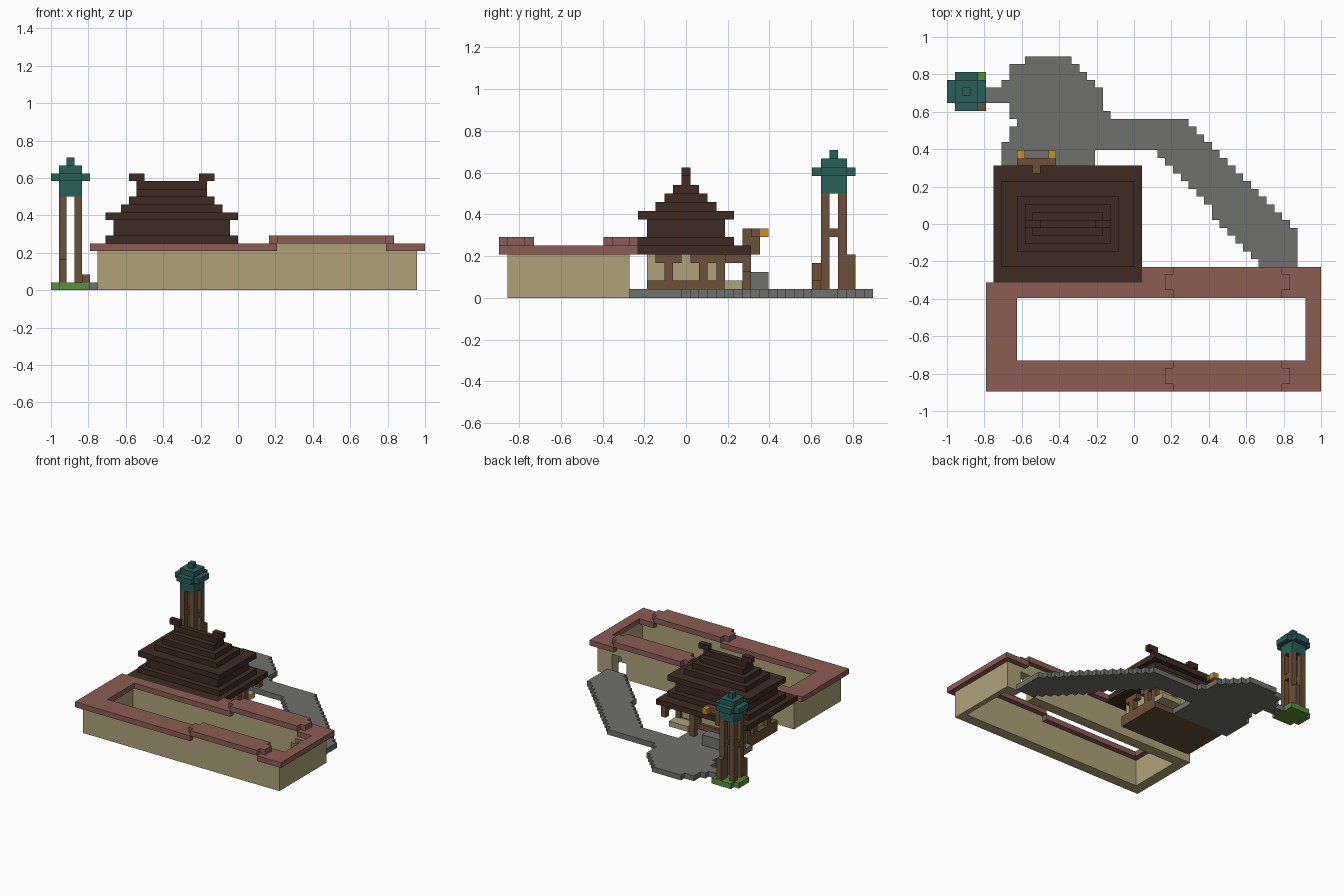
import bpy
import bmesh
from mathutils import Vector

cube = bpy.data.objects.get("Cube")
if cube:
    bpy.data.objects.remove(cube)

UNIT = 1 / 24                          # one block
ORIGIN = Vector((-1, -43 / 48, 0))


def material(name, r, g, b):
    m = bpy.data.materials.new(name)
    m.use_nodes = True
    m.diffuse_color = (r, g, b, 1)
    m.node_tree.nodes["Principled BSDF"].inputs["Base Color"].default_value = (r, g, b, 1)
    return m


plaster = material("tan_plaster", .43, .36, .19)
brick = material("red_brick", .26, .107, .088)
dark_wood = material("dark_roof_wood", .05, .024, .016)
wood = material("brown_wood", .15, .08, .04)
stone = material("grey_stone", .16, .16, .155)
grass = material("green_grass", .107, .27, .045)
teal = material("teal_tiles", .022, .117, .102)
gold = material("yellow_lantern", .52, .30, .025)


def part(name, mat, boxes):
    """One object made of blocks, each given as x, y and z ranges on the block grid."""
    bm = bmesh.new()
    for x0, x1, y0, y1, z0, z1 in boxes:
        lo, hi = Vector((x0, y0, z0)), Vector((x1, y1, z1))
        made = bmesh.ops.create_cube(bm, size=1)["verts"]
        for v in made:
            spot = (lo + hi) / 2 + Vector(a * b for a, b in zip(v.co, hi - lo))
            v.co = spot * UNIT + ORIGIN
    mesh = bpy.data.meshes.new(name)
    bm.to_mesh(mesh)
    bm.free()
    mesh.materials.append(mat)
    obj = bpy.data.objects.new(name, mesh)
    bpy.context.collection.objects.link(obj)
    return obj


def both_rows(boxes):
    """Repeat front wall blocks on the rear wall."""
    return boxes + [(a, b, 16 - d, 16 - c, e, f) for a, b, c, d, e, f in boxes]


# Courtyard walls, with a doorway in the rear wall
part("front_wall", plaster, [(6, 47, 1, 3, 0, 5)])
part("rear_wall", plaster, [(6, 41, 13, 15, 0, 5), (44, 47, 13, 15, 0, 5),
                            (41, 44, 13, 15, 4, 5), (41, 42, 13, 15, 3, 4)])
part("side_walls", plaster, [(6, 8, 3, 13, 0, 5), (46, 47, 3, 13, 0, 5)])
part("raised_walls", plaster, both_rows([(29, 43, 1, 3, 5, 6)]))

# Wall coping, low and raised
part("low_coping", brick, [
    (5, 29, 0, 4, 5, 6), (43, 48, 0, 4, 5, 6),
    (5, 9, 4, 12, 5, 6), (46, 48, 4, 12, 5, 6),
    (5, 29, 12, 14, 5, 6), (25, 29, 14, 16, 5, 6), (43, 48, 12, 16, 5, 6)])
part("raised_coping", brick, both_rows([
    (29, 43, 0, 4, 6, 7), (28, 29, 1, 3, 6, 7), (43, 44, 1, 3, 6, 7)]))

# Hall floor, walls and bracketed posts
part("hall_floor", wood, [(8, 23, 17, 26, 0, 2)])
part("hall_walls", plaster, [(9, 22, 17, 25.5, 2, 5)])
part("hall_ledge", plaster, [(19, 23, 26, 28, 1, 2)])
posts = []
for x in (8, 22):
    for y in (19, 23):
        posts += [(x, x + 1, y, y + 1, 2, 4), (x, x + 1, y - 1, y + 2, 4, 5)]
for x in (8, 12, 18, 22):
    posts.append((x, x + 1, 25, 26, 2, 5))
part("hall_posts", wood, posts)
porch = []
for x, foot in ((7, 1), (17, 1), (23, 3)):
    porch += [(x, x + 1, 28, 29, foot, 5), (x, x + 1, 26, 28, 4, 5)]
part("porch_posts", wood, porch)

# Stepped hall roof: margin from the widest tier in x and y, then height range
tiers = [(0, -.5, 5, 6), (1, 2, 6, 7), (2, 3, 7, 9), (1, 2, 9, 10), (3, 4, 10, 11),
         (4, 5, 11, 12), (5, 6, 12, 13), (5, 7, 13, 14)]
part("hall_roof", dark_wood,
     [(6 + i, 25 - i, 14 + j + (j < 0) / 2, 29 - j + (j < 0) * -.5, low, top)
      for i, j, low, top in tiers])
part("ridge_ends", dark_wood, [(x, x + 2, 21, 22, 14, 15) for x in (10, 19)])

# Entrance sign beam, lanterns and step
part("entrance_beam", wood, [(9, 14, 29, 30, 7, 8), (11, 12, 28, 29, 6, 8), (11, 12, 29, 30, 5, 7)])
part("lanterns", gold, [(x, x + 1, 30, 31, 7, 8) for x in (9, 13)])
part("entrance_step", stone, [(9, 14, 29, 31, 1, 3)])

# Stone path: an outline filled with rows of blocks
outline = [(10, 43), (16, 43), (20, 38), (21, 35), (30, 35), (45, 21), (45, 15), (41, 15),
           (27, 31), (19, 31), (19, 26), (7, 26), (7, 32), (9, 34), (8, 36), (7, 37),
           (5, 37), (5, 39), (7, 39), (8, 41)]
rows = []
for y in range(15, 43):
    mid = y + .5
    cuts = []
    for (ax, ay), (bx, by) in zip(outline, outline[1:] + outline[:1]):
        if (ay > mid) != (by > mid):
            cuts.append(round(ax + (mid - ay) * (bx - ax) / (by - ay)))
    cuts.sort()
    rows += [(a, b, y, y + 1, 0, 1) for a, b in zip(cuts[::2], cuts[1::2])]
part("stone_path", stone, rows)

# Watchtower on its grass patch
part("tower_grass", grass, [(0, 5, 37, 40, 0, 1), (1, 5, 36, 37, 0, 1), (1, 5, 40, 41, 0, 1)])
part("tower_posts", wood, [(x, x + 1, y, y + 1, 1, 12) for x in (1, 3) for y in (37, 39)])
part("tower_beams", wood, [(x, x + 1, 38, 39, 7, 8) for x in (1, 3)])
part("tower_stubs", wood, [(1, 2, 36, 37, 1, 4), (3, 4, 40, 41, 1, 5), (4, 5, 36, 37, 1, 2)])
part("tower_roof", teal, [(1, 4, 37, 40, 12, 16), (0, 1, 37, 40, 14, 15), (4, 5, 37, 40, 14, 15),
                          (1, 4, 36, 37, 14, 15), (1, 4, 40, 41, 14, 15), (2, 3, 38, 39, 16, 17)])
